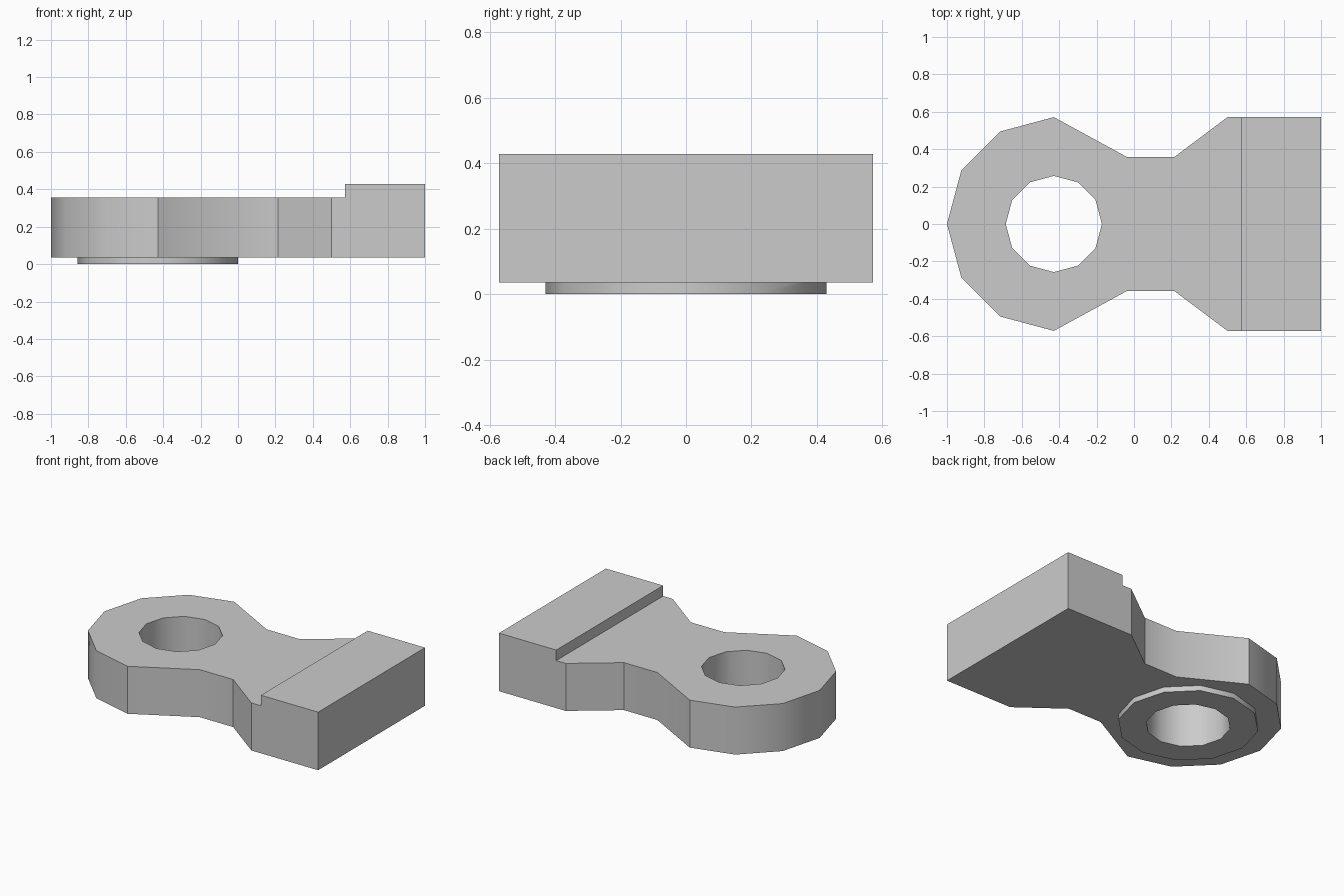
import bpy, bmesh
from math import cos, sin, radians

cube = bpy.data.objects.get("Cube")
if cube:
    bpy.data.objects.remove(cube, do_unlink=True)

U = 1 / 14            # one design unit
EYE_X = -6 * U        # centre of the bored eye

grey = bpy.data.materials.new("light grey")
grey.use_nodes = True
colour = (0.6, 0.6, 0.6, 1)
grey.diffuse_color = colour
grey.node_tree.nodes["Principled BSDF"].inputs["Base Color"].default_value = colour


def arc(radius, start, end):
    """Points every 30 degrees round the eye centre."""
    return [(EYE_X + radius * cos(radians(a)), radius * sin(radians(a)))
            for a in range(start, end, 30)]


def prism(name, outline, z0, z1):
    """Extrude a flat outline between two heights."""
    bm = bmesh.new()
    low = [bm.verts.new((x, y, z0)) for x, y in outline]
    high = [bm.verts.new((x, y, z1)) for x, y in outline]
    bm.faces.new(low)
    bm.faces.new(high)
    n = len(outline)
    for i in range(n):
        j = (i + 1) % n
        bm.faces.new((low[i], low[j], high[j], high[i]))
    bmesh.ops.recalc_face_normals(bm, faces=bm.faces)
    mesh = bpy.data.meshes.new(name)
    bm.to_mesh(mesh)
    bm.free()
    mesh.materials.append(grey)
    obj = bpy.data.objects.new(name, mesh)
    bpy.context.collection.objects.link(obj)
    return obj


def combine(target, other, operation):
    """Apply a boolean and remove the helper solid."""
    mod = target.modifiers.new(operation, "BOOLEAN")
    mod.operation = operation
    mod.solver = "EXACT"
    mod.object = other
    bpy.context.view_layer.objects.active = target
    bpy.ops.object.modifier_apply(modifier=mod.name)
    bpy.data.objects.remove(other, do_unlink=True)


# Link body: square head, narrow waist and faceted eye, mirrored across y
half = [(14 * U, 8 * U), (7 * U, 8 * U), (3 * U, 5 * U), (-0.5 * U, 5 * U)]
half += arc(8 * U, 90, 180)
outline = half + [(-14 * U, 0)] + [(x, -y) for x, y in reversed(half)]
body = prism("link_body", outline, 0.5 * U, 6 * U)

# Lower everything except the raised head
step = prism("step_cutter", [(-2, -2), (8 * U, -2), (8 * U, 2), (-2, 2)], 5 * U, 1)
combine(body, step, "DIFFERENCE")

# Shallow boss under the eye
boss = prism("eye_boss", arc(6 * U, 0, 360), 0, 2 * U)
combine(body, boss, "UNION")

# Bore through the eye and boss
bore = prism("bore_cutter", arc(3.6 * U, 0, 360), -1, 1)
combine(body, bore, "DIFFERENCE")

# Smooth round walls, crisp corners
bpy.ops.object.select_all(action="DESELECT")
body.select_set(True)
bpy.context.view_layer.objects.active = body
bpy.ops.object.shade_smooth_by_angle(angle=radians(33))
